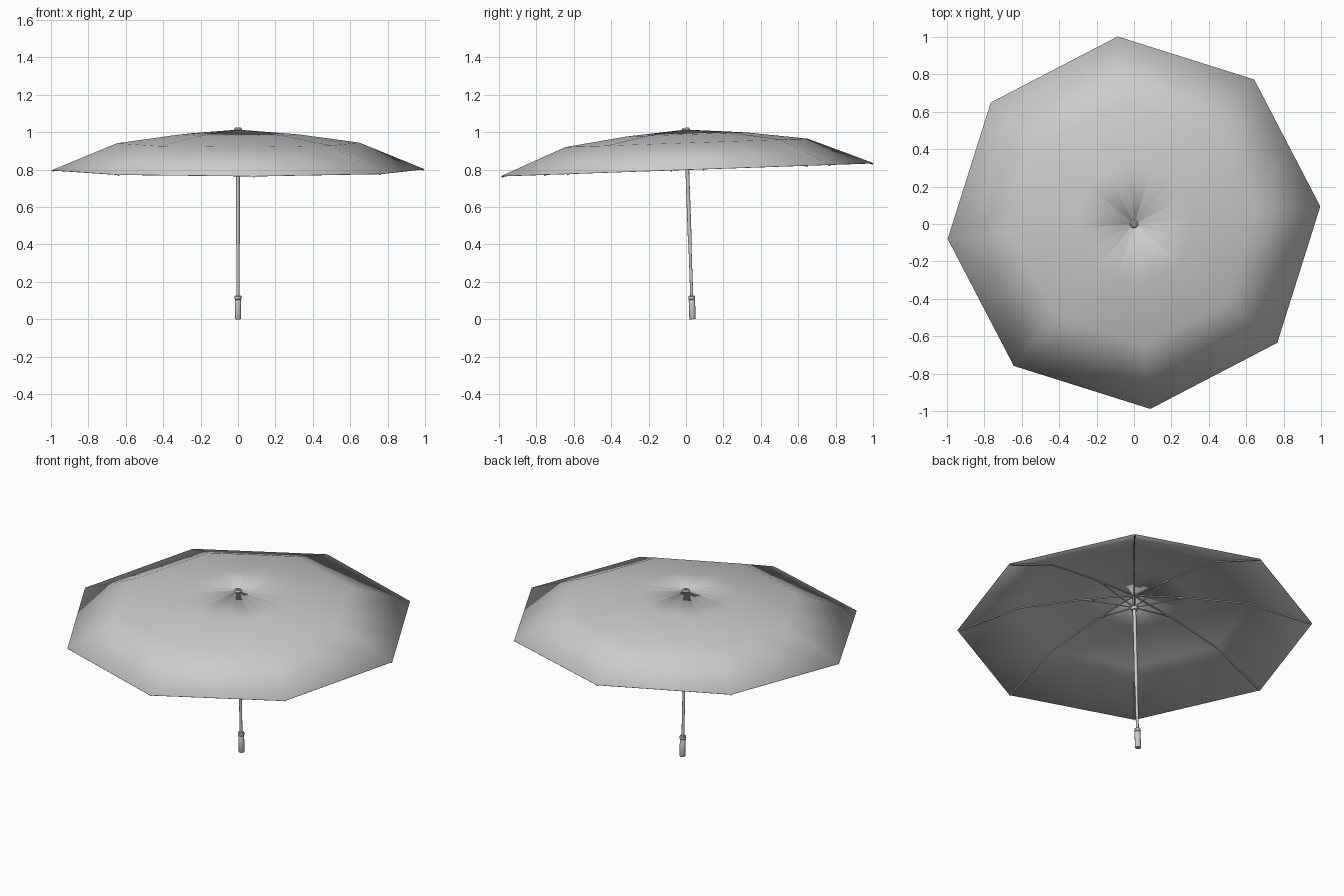
import bpy, bmesh
from math import cos, sin, pi, radians
from mathutils import Vector, Matrix

cube = bpy.data.objects.get("Cube")
if cube:
    bpy.data.objects.remove(cube, do_unlink=True)

grey = bpy.data.materials.new("plain_grey")
grey.use_nodes = True
tone = (0.6, 0.6, 0.6, 1)
grey.diffuse_color = tone
grey.node_tree.nodes["Principled BSDF"].inputs["Base Color"].default_value = tone

RIBS = 8
TURN = radians(5)
# The whole umbrella leans slightly about a pivot at the canopy top
LEAN = Matrix.Translation((0, 0, 1)) @ Matrix.Rotation(radians(2), 4, 'X') @ Matrix.Translation((0, 0, -1))
# Canopy profile along a rib: radius, height
PROFILE = [(0.012, 1.013), (0.32, 0.988), (0.65, 0.943), (1.0, 0.80)]


def finish(bm, name, angle=35):
    bmesh.ops.recalc_face_normals(bm, faces=bm.faces[:])
    mesh = bpy.data.meshes.new(name)
    bm.to_mesh(mesh)
    bm.free()
    mesh.transform(LEAN)
    mesh.materials.append(grey)
    obj = bpy.data.objects.new(name, mesh)
    bpy.context.collection.objects.link(obj)
    bpy.ops.object.select_all(action='DESELECT')
    obj.select_set(True)
    bpy.context.view_layer.objects.active = obj
    bpy.ops.object.shade_smooth_by_angle(angle=radians(angle))
    return obj


def on_rib(i, r, z):
    a = TURN + i * 2 * pi / RIBS
    return Vector((r * cos(a), r * sin(a), z))


def lathe(name, profile, sides=16):
    bm = bmesh.new()
    verts = [bm.verts.new((r, 0, z)) for r, z in profile]
    edges = [bm.edges.new(pair) for pair in zip(verts, verts[1:])]
    bmesh.ops.spin(bm, geom=verts + edges, cent=(0, 0, 0), axis=(0, 0, 1),
                   angle=2 * pi, steps=sides, use_duplicate=False)
    bmesh.ops.remove_doubles(bm, verts=bm.verts[:], dist=0.0001)
    return finish(bm, name)


def rod(bm, a, b, radius):
    d = b - a
    place = Matrix.Translation((a + b) / 2) @ d.to_track_quat('Z', 'Y').to_matrix().to_4x4()
    bmesh.ops.create_cone(bm, cap_ends=True, segments=6, radius1=radius, radius2=radius,
                          depth=d.length, matrix=place)


# Canopy: eight flat-edged panels, each split down its middle
bm = bmesh.new()
rings = []
for r, z in PROFILE:
    ring = []
    for i in range(RIBS):
        a, b = on_rib(i, r, z), on_rib(i + 1, r, z)
        ring += [bm.verts.new(a), bm.verts.new((a + b) / 2)]
    rings.append(ring)
count = RIBS * 2
for inner, outer in zip(rings, rings[1:]):
    for k in range(count):
        n = (k + 1) % count
        bm.faces.new((inner[k], outer[k], outer[n], inner[n]))
canopy = finish(bm, "canopy", 40)
shell = canopy.modifiers.new("cloth_thickness", 'SOLIDIFY')
shell.thickness = 0.002
shell.offset = -1

# Ribs under the seams
bm = bmesh.new()
for i in range(RIBS):
    path = [on_rib(i, r, z - 0.006) for r, z in PROFILE]
    path[-1] = path[-1].lerp(path[-2], 0.01)
    for a, b in zip(path, path[1:]):
        rod(bm, a, b, 0.004)
finish(bm, "ribs")

# Stretchers from the runner out to the ribs
bm = bmesh.new()
for i in range(RIBS):
    rod(bm, on_rib(i, 0.012, 0.93), on_rib(i, 0.27, 0.984), 0.004)
finish(bm, "stretchers")

# Centre pole, telescoping, with hub and runner
lathe("lower_shaft", [(0, 0.1), (0.008, 0.1), (0.008, 0.42), (0, 0.42)])
lathe("upper_shaft", [(0, 0.4), (0.010, 0.4), (0.010, 1.01), (0, 1.01)])
lathe("runner", [(0.010, 0.91), (0.018, 0.91), (0.018, 0.94), (0.010, 0.94)])
lathe("top_cap", [(0, 1.0), (0.022, 1.0), (0.022, 1.016), (0.016, 1.024),
                  (0.010, 1.024), (0.008, 1.018), (0, 1.018)])

# Grip with a collar
lathe("handle", [(0, 0), (0.015, 0), (0.017, 0.003), (0.017, 0.1), (0.015, 0.104),
                 (0.018, 0.108), (0.018, 0.122), (0.015, 0.126), (0, 0.126)])
